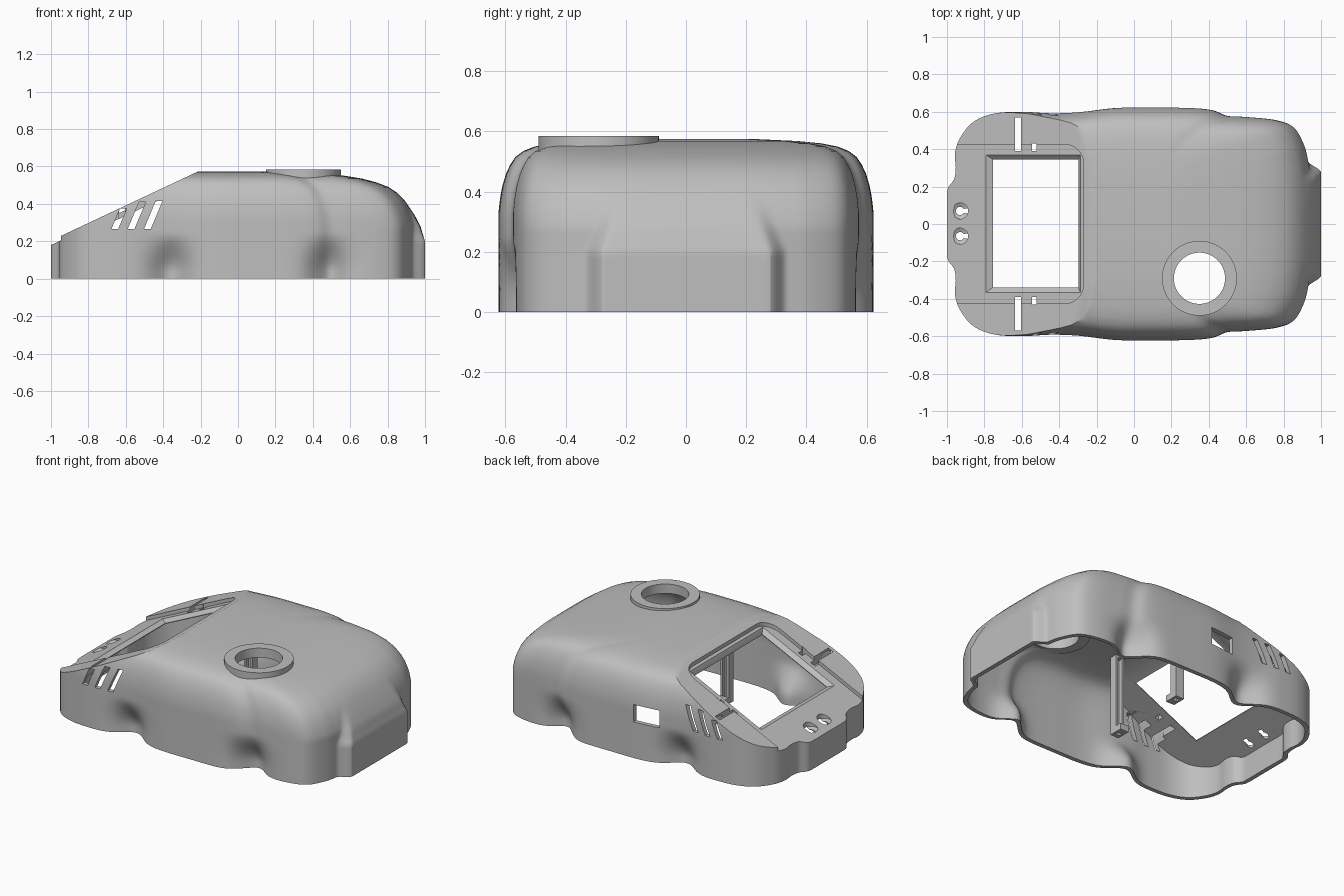
import bpy, bmesh, math
from mathutils import Vector

cube = bpy.data.objects.get("Cube")
if cube:
    bpy.data.objects.remove(cube, do_unlink=True)

GREY = (0.52, 0.52, 0.52, 1)
grey = bpy.data.materials.new("plain grey")
grey.use_nodes = True
grey.diffuse_color = GREY
grey.node_tree.nodes["Principled BSDF"].inputs["Base Color"].default_value = GREY


def smooth(a, b, v):
    t = min(max((v - a) / (b - a), 0), 1)
    return t * t * (3 - 2 * t)


def slope(x):
    return 0.225 + 0.47 * (x + 0.955)


def loft(name, rings):
    """Closed solid through rings of equal point count."""
    bm = bmesh.new()
    loops = [[bm.verts.new(p) for p in ring] for ring in rings]
    n = len(loops[0])
    for a, b in zip(loops, loops[1:]):
        for i in range(n):
            j = (i + 1) % n
            bm.faces.new((a[i], a[j], b[j], b[i]))
    bm.faces.new(loops[0][::-1])
    bm.faces.new(loops[-1])
    bmesh.ops.recalc_face_normals(bm, faces=bm.faces)
    mesh = bpy.data.meshes.new(name)
    bm.to_mesh(mesh)
    bm.free()
    mesh.materials.append(grey)
    obj = bpy.data.objects.new(name, mesh)
    bpy.context.collection.objects.link(obj)
    return obj


def slab(name, points, low, high):
    """Outline in plan, with both ends parallel to the sloped panel."""
    return loft(name, [[(x, y, slope(x) + h) for x, y in points] for h in (low, high)])


def side_prism(name, points, y0, y1):
    return loft(name, [[(x, y, z) for x, z in points] for y in (y0, y1)])


def rect(x0, x1, y0, y1):
    return [(x0, y0), (x1, y0), (x1, y1), (x0, y1)]


def circle(x, y, r, z, n=64):
    return [(x + r * math.cos(math.tau * i / n), y + r * math.sin(math.tau * i / n), z)
            for i in range(n)]


def cut(target, cutter):
    mod = target.modifiers.new("cut", 'BOOLEAN')
    mod.operation, mod.object, mod.solver = 'DIFFERENCE', cutter, 'EXACT'
    bpy.context.view_layer.objects.active = target
    bpy.ops.object.modifier_apply(modifier=mod.name)
    bpy.data.objects.remove(cutter, do_unlink=True)


# Half plan outline, from right end to left end
HALF = [(.95, 0), (.949, .15), (.943, .25), (.932, .33), (.91, .42), (.855, .515), (.76, .555),
        (.6, .572), (.5, .578), (.42, .608), (.3, .62), (.1, .622), (-.1, .62), (-.3, .597),
        (-.45, .592), (-.6, .6), (-.75, .59), (-.86, .545), (-.93, .46), (-.957, .38),
        (-.953, .3), (-.962, .24), (-.993, .195), (-1, .15), (-1, 0)]


def plan_outline(steps=8):
    ctrl = [Vector(p) for p in HALF + [(x, -y) for x, y in HALF[-2:0:-1]]]
    n, out = len(ctrl), []
    for i in range(n):
        a, b, c, d = (ctrl[(i + k) % n] for k in (-1, 0, 1, 2))
        for s in range(steps):
            t = s / steps
            out.append(b + (c - a) * t / 2 + (2 * a - 5 * b + 4 * c - d) * t * t / 2
                       + (3 * b - a - 3 * c + d) * t ** 3 / 2)
    return out


# Height, right-end reach, side inset, left-end scale
ROUNDING = [(.3, .945, 0, 1), (.33, .937, 0, 1), (.36, .925, .003, 1), (.39, .91, .007, 1),
            (.42, .89, .013, 1), (.46, .85, .025, 1), (.49, .805, .039, 1), (.515, .74, .056, 1),
            (.535, .665, .082, 1), (.55, .575, .12, 1), (.56, .47, .17, .9),
            (.568, .35, .25, .8), (.574, .2, .38, .6)]
WALL = [(.02 * k, .95, 0, 1) for k in range(15)]


def body(name, inset, levels):
    rings = []
    outline = plan_outline()
    for z, reach, side, left in levels:
        hollow_depth = .09 * (1 - smooth(.04, .25, z))
        # bump on the right end, fading into the wall above it
        bump = min(max((.4 - z) / .2, 0), 1) ** 1.3
        half = .335 - .4 * max(z - .2, 0)
        ring = []
        for p in outline:
            x = p.x * (reach / .95 if p.x > 0 else left)
            y = p.y * (1 - side / .62)
            # foot hollows along both sides
            if abs(p.y) > .45:
                dent = sum(math.exp(-((p.x - c) / .1) ** 2) for c in (-.36, .48))
                y -= math.copysign(dent * hollow_depth, p.y)
            if p.x > .8:
                x += (1 - p.x) * bump * (1 - smooth(half - .06, half, abs(p.y)))
            # pull straight toward the long middle axis
            core = Vector((min(max(x, -.45), min(.3, reach - .15)), 0))
            q = Vector((x, y))
            q += (core - q).normalized() * inset
            ring.append((q.x, q.y, z * (1 - inset / .575)))
        rings.append(ring)
    return loft(name, rings)


# Hollow shell with a sloped left top
shell = body("shell", 0, WALL + ROUNDING)
hollow = body("hollow", .028, [(-.1, .95, 0, 1)] + WALL + ROUNDING)
big = rect(-1.4, .2, -1, 1)
cut(shell, slab("slope_cut", big, 0, 1.2))
cut(hollow, slab("slope_cut", big, -.055, 1.2))
cut(shell, hollow)

# Sunken panel with rounded corners
corners = [(-1.3, -.425)]
for cy, a0 in ((-.325, -90), (.325, 0)):
    corners += [(-.37 + .1 * math.cos(math.radians(a0 + k * 15)),
                 cy + .1 * math.sin(math.radians(a0 + k * 15))) for k in range(7)]
corners.append((-1.3, .425))
cut(shell, slab("panel_recess", corners, -.024, .3))

# Screen window with a bevelled rim
cut(shell, slab("window_hole", rect(-.755, -.298, -.34, .345), -.2, .2))
rim = [[(x, y, slope(x) + h) for x, y in rect(-.755 - d, -.298 + d * .3, -.34 - d * .7, .345 + d * .7)]
       for d, h in ((0, -.05), (.036, -.024), (.036, .2))]
cut(shell, loft("window_rim", rim))

# Slots through the panel and the side walls
for s in (1, -1):
    for x0, x1, far in ((-.637, -.605, .57), (-.545, -.52, .43)):
        cut(shell, slab("panel_slot", rect(x0, x1, *sorted((s * .39, s * far))), -.2, .2))
    for x, top in ((-.677, .375), (-.59, .41), (-.503, .415)):
        lean = (top - .265) * .42
        quad = [(x, .265), (x + .036, .265), (x + .036 + lean, top), (x + lean, top)]
        cut(shell, side_prism("wall_slot", quad, s * .5, s * .8))

# Countersunk screw holes
for y in (.07, -.065):
    z = slope(-.93) - .024
    cut(shell, loft("screw_hole", [circle(-.93, y, r, z + h, 32) for r, h in
                                   ((.022, -.15), (.022, -.022), (.043, -.012), (.043, .15))]))

# Port in the back wall
cut(shell, side_prism("port", rect(-.235, -.065, .23, .34), .5, .8))

# Round opening with a raised collar
cut(shell, loft("lens_hole", [circle(.35, -.29, .15, z) for z in (.4, .8)]))
collar = loft("collar", [circle(.35, -.29, .2, z) for z in (.525, .585)])
cut(collar, loft("collar_hole", [circle(.35, -.29, .137, z) for z in (.4, .8)]))

# Hooked posts hanging inside
posts = []
for side, s in (("left", 1), ("right", -1)):
    post = side_prism(side + "_post", rect(-.13, -.07, .03, .555), s * .27 - .025, s * .27 + .025)
    cut(post, side_prism("groove", rect(-.115, -.085, -.1, .53), s * .27, s * .17))
    hook = side_prism(side + "_hook", rect(-.13, -.07, .03, .07), s * .245, s * .205)
    posts += [post, hook]

bpy.ops.object.select_all(action='DESELECT')
for obj in [shell, collar] + posts:
    obj.select_set(True)
bpy.context.view_layer.objects.active = shell
bpy.ops.object.shade_smooth_by_angle(angle=math.radians(32))
